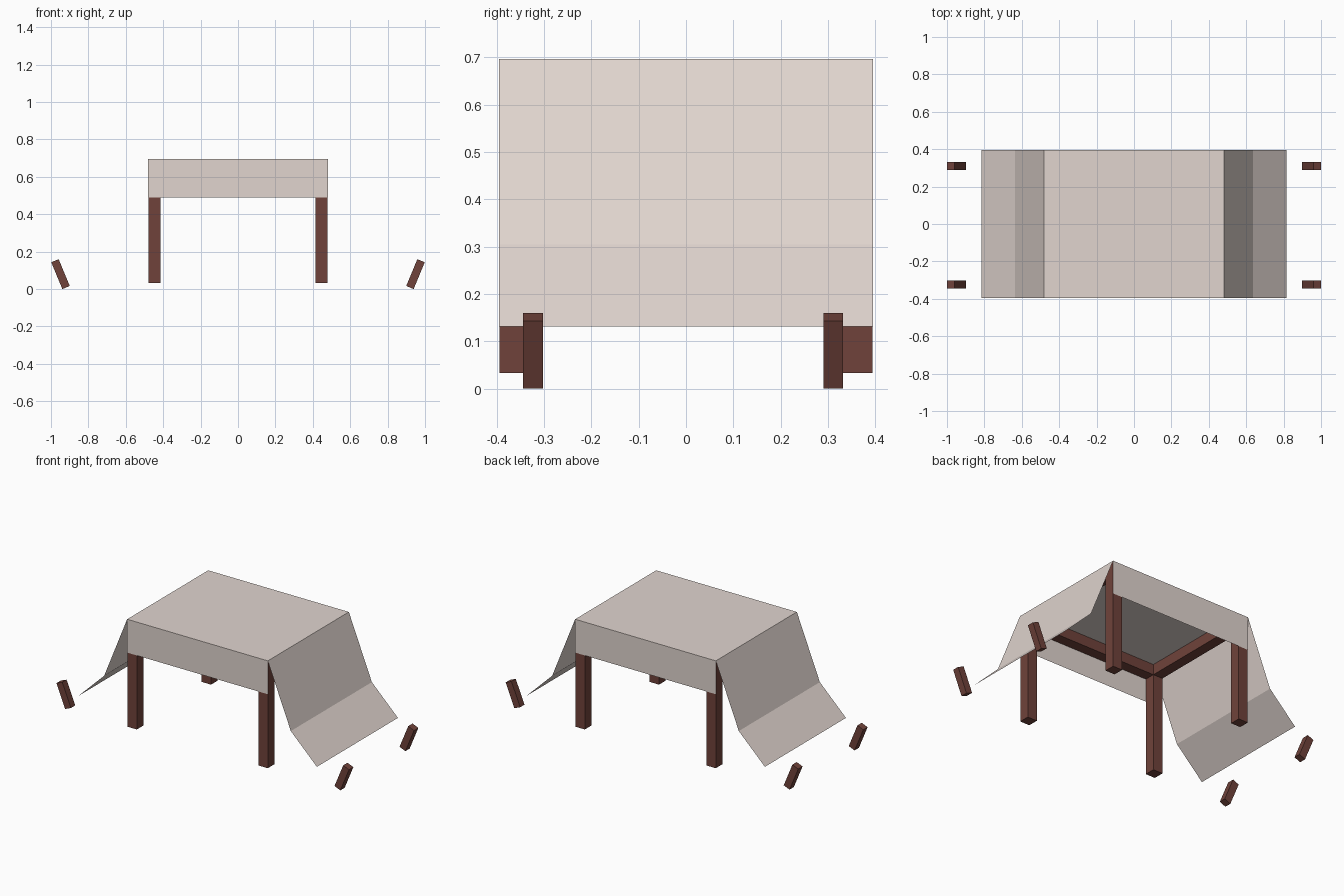
import bpy, bmesh, math
from mathutils import Matrix, Vector

if "Cube" in bpy.data.objects:
    bpy.data.objects.remove(bpy.data.objects["Cube"])


def material(name, rgb):
    m = bpy.data.materials.new(name)
    m.diffuse_color = (*rgb, 1)
    m.use_nodes = True
    m.node_tree.nodes["Principled BSDF"].inputs["Base Color"].default_value = m.diffuse_color
    return m


cloth = material("pale cloth", (0.75, 0.665, 0.625))
wood = material("dark red wood", (0.160, 0.055, 0.043))


def finish(name, bm, mat):
    me = bpy.data.meshes.new(name)
    bm.to_mesh(me)
    bm.free()
    me.materials.append(mat)
    ob = bpy.data.objects.new(name, me)
    bpy.context.collection.objects.link(ob)
    return ob


def box(name, centre, size, tilt=0):
    bm = bmesh.new()
    bmesh.ops.create_cube(bm, size=1, matrix=Matrix.Translation(centre)
                          @ Matrix.Rotation(tilt, 4, 'Y')
                          @ Matrix.Diagonal((*size, 1)))
    return finish(name, bm, wood)


def sheet(name, line, sweep):
    """Thin cloth made by sweeping a polyline along a vector."""
    bm = bmesh.new()
    a = [bm.verts.new(p) for p in line]
    b = [bm.verts.new(Vector(p) + Vector(sweep)) for p in line]
    for i in range(len(line) - 1):
        bm.faces.new((a[i], b[i], b[i + 1], a[i + 1]))
    return finish(name, bm, cloth)


HX, HY, TOP = 0.48, 0.395, 0.696      # half width, half depth, roof height
T, GAP = 0.064, 0.001                 # timber size, clearance under the cloth
FOOT = 0.033                          # underside of the posts
PX, PY = HX - GAP - T / 2, HY - GAP - T / 2
ROOF = TOP - GAP

# Roof cloth with the two long side flaps
half = [(HX, TOP), (0.637, 0.305), (0.815, 0.132)]
profile = [(-x, -HY, z) for x, z in reversed(half)] + [(x, -HY, z) for x, z in half]
sheet("roof_cloth", profile, (0, 2 * HY, 0))

# Front and back valances
for side, s in (("front", -1), ("back", 1)):
    sheet(side + "_valance", [(s * HX, s * HY, TOP), (s * HX, s * HY, 0.49)],
          (-2 * s * HX, 0, 0))

# Corner posts and tent pegs
for xn, sx in (("left", -1), ("right", 1)):
    for yn, sy in (("front", -1), ("back", 1)):
        box(f"{yn}_{xn}_post", (sx * PX, sy * PY, (FOOT + ROOF) / 2), (T, T, ROOF - FOOT))
        box(f"{yn}_{xn}_peg", (sx * 0.949, sy * 0.317 - 0.006, 0.08),
            (0.043, 0.042, 0.155), sx * math.radians(22.5))

# Beams joining the posts under the roof
for s, xn, yn in ((-1, "left", "front"), (1, "right", "back")):
    box(yn + "_beam", (0, s * PY, ROOF - T / 2), (2 * PX - T, T, T))
    box(xn + "_beam", (s * PX, 0, ROOF - T / 2), (T, 2 * PY - T, T))
